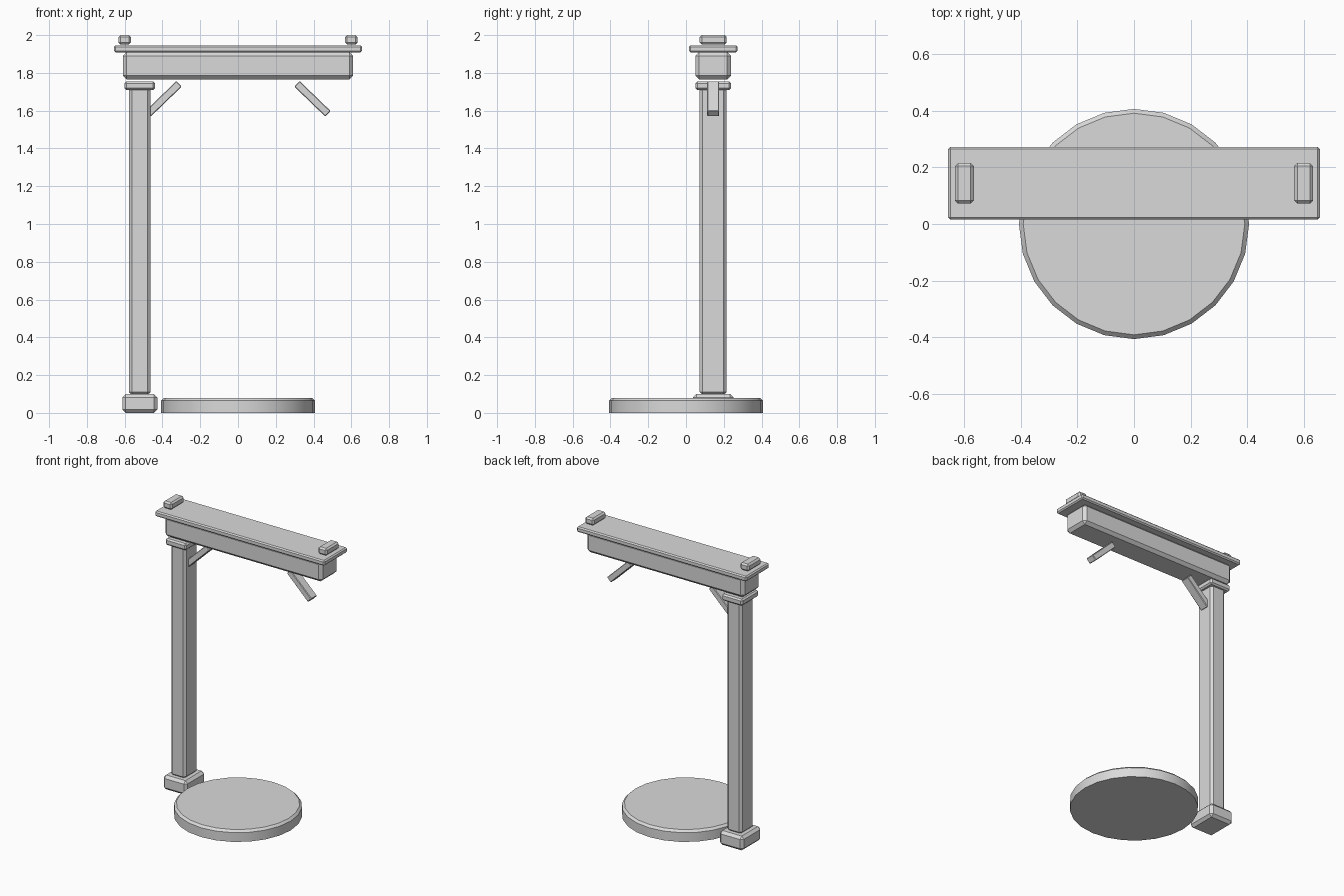
import bpy
import bmesh
import math

default_cube = bpy.data.objects.get("Cube")
if default_cube:
    bpy.data.objects.remove(default_cube, do_unlink=True)

# One pale grey for the whole model
grey = bpy.data.materials.new("pale_grey")
grey.use_nodes = True
colour = (0.7, 0.7, 0.7, 1)
grey.diffuse_color = colour
grey.node_tree.nodes["Principled BSDF"].inputs["Base Color"].default_value = colour

POST_X = -0.52   # post axis
LINE_Y = 0.144   # common centre line of post and beam


def add_object(name, bm, location, tilt=0):
    mesh = bpy.data.meshes.new(name)
    bm.to_mesh(mesh)
    bm.free()
    mesh.materials.append(grey)
    obj = bpy.data.objects.new(name, mesh)
    obj.location = location
    obj.rotation_euler.y = tilt
    bpy.context.collection.objects.link(obj)
    return obj


def chamfer(bm, edges, width):
    bmesh.ops.bevel(bm, geom=edges, offset=width, segments=1, affect='EDGES')


def block(name, x, z, size, bevel, tilt=0):
    """Chamfered box on the centre line; z is its middle height."""
    bm = bmesh.new()
    bmesh.ops.create_cube(bm, size=1)
    bmesh.ops.scale(bm, vec=size, verts=bm.verts)
    chamfer(bm, bm.edges[:], bevel)
    return add_object(name, bm, (x, LINE_Y, z), tilt)


# Round stepping stone with a chamfered upper rim
bm = bmesh.new()
bmesh.ops.create_cone(bm, cap_ends=True, segments=24, radius1=0.407,
                      radius2=0.407, depth=0.08)
chamfer(bm, [e for e in bm.edges if all(v.co.z > 0 for v in e.verts)], 0.015)
stone = add_object("round_base", bm, (0, 0, 0.04))
bpy.ops.object.select_all(action='DESELECT')
stone.select_set(True)
bpy.context.view_layer.objects.active = stone
bpy.ops.object.shade_smooth_by_angle(angle=math.radians(30))

# Post with its foot and cap
block("post_foot", POST_X, 0.05, (0.185, 0.215, 0.1), 0.018)
block("post", POST_X, 0.917, (0.115, 0.143, 1.645), 0.016)
block("post_cap", POST_X, 1.732, (0.16, 0.187, 0.046), 0.01)

# Beam and the thin plank on top
block("beam", 0, 1.838, (1.22, 0.188, 0.145), 0.02)
block("top_plank", 0, 1.927, (1.314, 0.257, 0.037), 0.008)

# Mirrored end blocks and diagonal braces
for side, sign in (("right", -1), ("left", 1)):
    block("end_block_" + side, sign * 0.6, 1.975, (0.067, 0.143, 0.05), 0.011)
    block("brace_" + side, sign * 0.394, 1.663, (0.228, 0.064, 0.041), 0.004,
          sign * math.radians(44))
